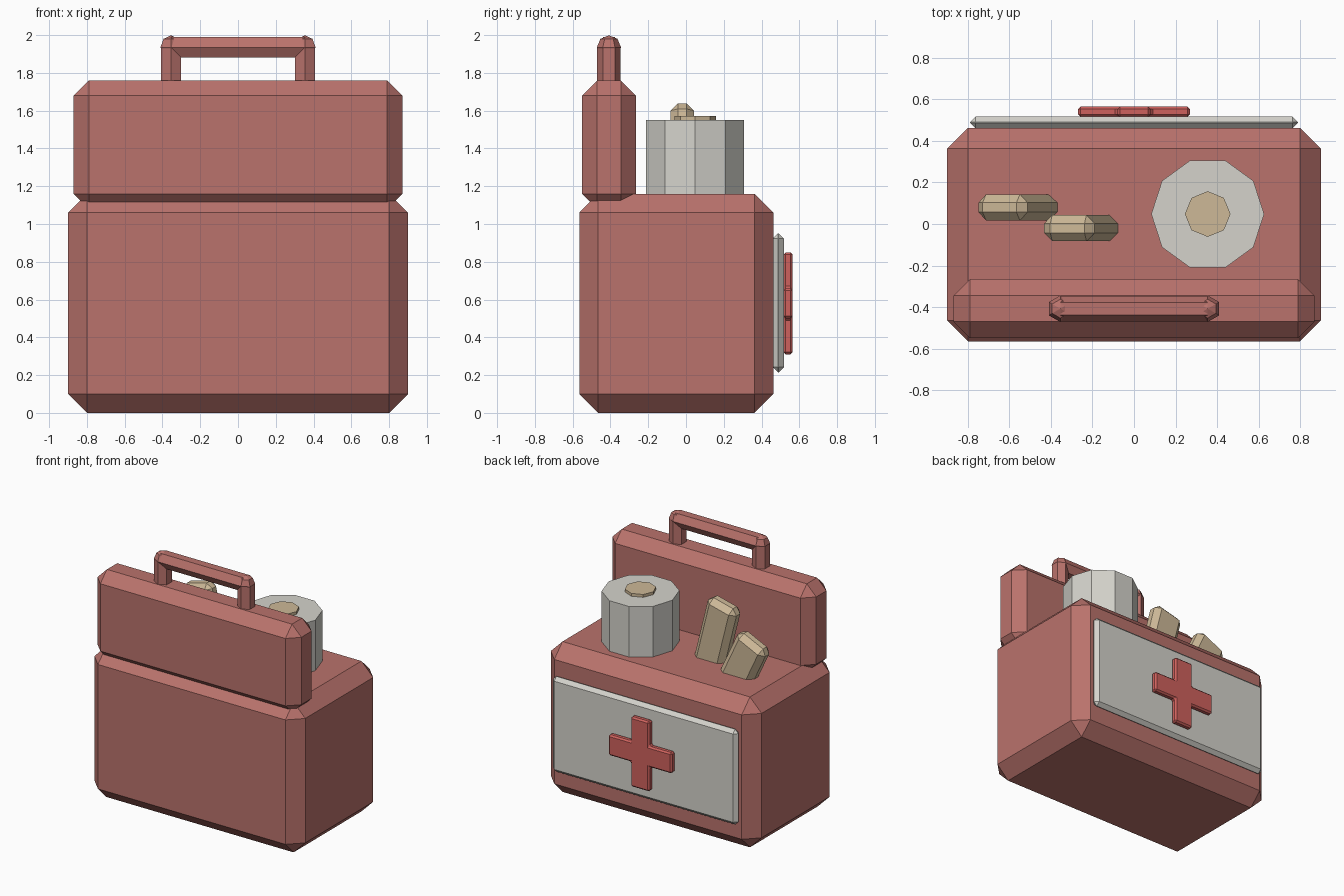
import bpy
import bmesh
from math import radians, sin, cos, pi
from mathutils import Matrix, Vector

cube = bpy.data.objects.get("Cube")
if cube:
    bpy.data.objects.remove(cube, do_unlink=True)


def material(name, rgb):
    mat = bpy.data.materials.new(name)
    mat.use_nodes = True
    mat.diffuse_color = (*rgb, 1)
    mat.node_tree.nodes["Principled BSDF"].inputs["Base Color"].default_value = (*rgb, 1)
    return mat


RED = material("dusty red", (0.49, 0.17, 0.15))
BRIGHT = material("bright red", (0.62, 0.12, 0.11))
WHITE = material("off white", (0.66, 0.65, 0.60))
TAN = material("bandage tan", (0.61, 0.48, 0.31))


def finish(name, bm, mat, bevel=0):
    bmesh.ops.recalc_face_normals(bm, faces=bm.faces)
    mesh = bpy.data.meshes.new(name)
    bm.to_mesh(mesh)
    bm.free()
    mesh.materials.append(mat)
    obj = bpy.data.objects.new(name, mesh)
    bpy.context.collection.objects.link(obj)
    if bevel:
        mod = obj.modifiers.new("chamfer", "BEVEL")
        mod.width = bevel
        mod.segments = 1
    return obj


def box(name, low, high, mat, bevel):
    low, high = Vector(low), Vector(high)
    bm = bmesh.new()
    bmesh.ops.create_cube(bm, size=1)
    bmesh.ops.scale(bm, vec=high - low, verts=bm.verts)
    bmesh.ops.translate(bm, vec=(low + high) / 2, verts=bm.verts)
    return finish(name, bm, mat, bevel)


def prism(name, sides, radius, start, end, mat, turn=0):
    """Straight prism between two points."""
    start, end = Vector(start), Vector(end)
    axis = end - start
    aim = axis.to_track_quat("Z", "Y").to_matrix().to_4x4()
    bm = bmesh.new()
    bmesh.ops.create_cone(
        bm, cap_ends=True, segments=sides, radius1=radius, radius2=radius,
        depth=axis.length,
        matrix=Matrix.Translation((start + end) / 2) @ aim @ Matrix.Rotation(turn, 4, "Z"))
    return finish(name, bm, mat)


# Case body and open lid
box("case_body", (-0.9, -0.565, 0), (0.9, 0.463, 1.16), RED, 0.1)
box("case_lid", (-0.87, -0.55, 1.08), (0.87, -0.265, 1.76), RED, 0.08)

# Carry handle: hexagonal posts and bar with faceted corner joints
HY, HX, HZ, HR = -0.408, 0.355, 1.935, 0.062
for side, label in ((1, "left"), (-1, "right")):
    prism("handle_post_" + label, 6, HR, (side * HX, HY, 1.72), (side * HX, HY, HZ), RED)
    joint = bmesh.new()
    bmesh.ops.create_uvsphere(joint, u_segments=6, v_segments=4, radius=0.064,
                              matrix=Matrix.Translation((side * HX, HY, HZ)))
    finish("handle_joint_" + label, joint, RED)
bar = bmesh.new()
ends = [[bar.verts.new((x, HY + HR * cos(k * pi / 3), HZ + HR * sin(k * pi / 3)))
         for k in range(6)] for x in (-HX, HX)]
for k in range(6):
    n = (k + 1) % 6
    bar.faces.new((ends[0][k], ends[0][n], ends[1][n], ends[1][k]))
for ring in ends:
    bar.faces.new(ring)
finish("handle_bar", bar, RED)

# Rear panel
box("rear_panel", (-0.79, 0.46, 0.215), (0.79, 0.518, 0.95), WHITE, 0.027)

# Raised cross on the panel: one twelve-point outline, extruded
ARM, HALF, CZ = 0.27, 0.08, 0.58
quarter = [(ARM, -HALF), (ARM, HALF), (HALF, HALF)]
cross = bmesh.new()
outline = []
for k in range(4):
    a = k * pi / 2
    for u, v in quarter:
        outline.append(cross.verts.new(
            (u * cos(a) - v * sin(a), 0.516, CZ + u * sin(a) + v * cos(a))))
face = cross.faces.new(outline)
grown = bmesh.ops.extrude_face_region(cross, geom=[face])
bmesh.ops.translate(cross, vec=(0, 0.049, 0),
                    verts=[g for g in grown["geom"] if isinstance(g, bmesh.types.BMVert)])
if face.is_valid and len(cross.faces) < 14:
    cross.faces.new(outline)
finish("cross_emblem", cross, BRIGHT, 0.012)

# Bandage roll and its core
prism("bandage_roll", 10, 0.272, (0.355, 0.048, 1.1), (0.355, 0.048, 1.55), WHITE, pi / 2)
prism("roll_core", 8, 0.11, (0.355, 0.048, 1.5), (0.355, 0.048, 1.572), TAN)

# Leaning packets, placed by the centre of their top end
packets = [("packet_outer", (-0.648, 0.08, 1.45), 25, 0.26),
           ("packet_inner", (-0.321, -0.02, 1.618), 14, 0.25)]
for name, top, tilt, width in packets:
    obj = box(name, (-width / 2, -0.063, -0.6), (width / 2, 0.063, 0), TAN, 0.04)
    obj.location = top
    obj.rotation_euler.y = -radians(tilt)
